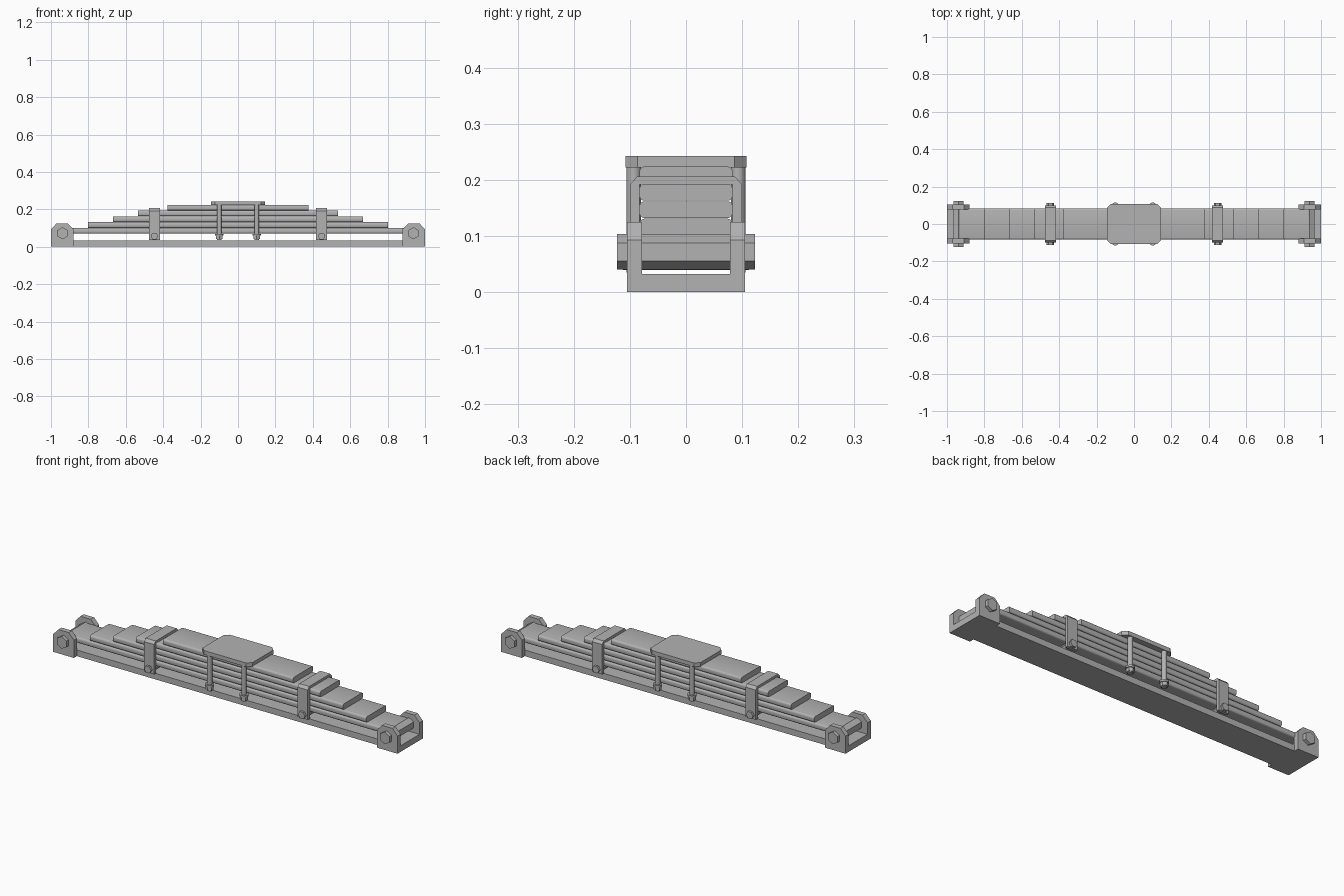
import bpy, bmesh, math
from mathutils import Matrix

default = bpy.data.objects.get("Cube")
if default:
    bpy.data.objects.remove(default)

steel = bpy.data.materials.new("grey steel")
steel.use_nodes = True
GREY = (0.45, 0.45, 0.45, 1)
steel.diffuse_color = GREY
steel.node_tree.nodes["Principled BSDF"].inputs["Base Color"].default_value = GREY


def finish(name, bm, smooth=False):
    bmesh.ops.recalc_face_normals(bm, faces=bm.faces)
    mesh = bpy.data.meshes.new(name)
    bm.to_mesh(mesh)
    bm.free()
    mesh.materials.append(steel)
    obj = bpy.data.objects.new(name, mesh)
    bpy.context.collection.objects.link(obj)
    if smooth:
        bpy.ops.object.select_all(action='DESELECT')
        obj.select_set(True)
        bpy.context.view_layer.objects.active = obj
        bpy.ops.object.shade_smooth_by_angle(angle=math.radians(35))
    return obj


def box(name, x, y, z, bevel=0, axis=0, segments=1):
    """Box from (min, max) ranges, with the edges along one axis bevelled."""
    bm = bmesh.new()
    bmesh.ops.create_cube(bm, size=1)
    for v in bm.verts:
        for i, (lo, hi) in enumerate((x, y, z)):
            v.co[i] = lo if v.co[i] < 0 else hi
    if bevel:
        edges = [e for e in bm.edges
                 if abs((e.verts[0].co - e.verts[1].co).normalized()[axis]) > 0.9]
        bmesh.ops.bevel(bm, geom=edges, offset=bevel, segments=segments,
                        profile=0.5, affect='EDGES')
    return finish(name, bm, segments > 1)


def rod(name, centre, radius, length, sides, axis='Y', turn=0):
    bm = bmesh.new()
    spin = Matrix.Rotation(math.radians(turn), 4, 'Z')
    lay = Matrix.Rotation(math.pi / 2, 4, 'X') if axis == 'Y' else Matrix()
    bmesh.ops.create_cone(bm, cap_ends=True, segments=sides, radius1=radius,
                          radius2=radius, depth=length,
                          matrix=Matrix.Translation(centre) @ lay @ spin)
    return finish(name, bm, sides > 8)


def extrude_profile(name, points, axis, lo, hi):
    """Extrude a 2D outline of (x or y, z) points along the other flat axis."""
    bm = bmesh.new()
    place = (lambda a, b, t: (a, t, b)) if axis == 'Y' else (lambda a, b, t: (t, a, b))
    face = bm.faces.new([bm.verts.new(place(a, b, lo)) for a, b in points])
    new = bmesh.ops.extrude_face_region(bm, geom=[face])["geom"]
    for v in new:
        if isinstance(v, bmesh.types.BMVert):
            v.co["XYZ".index(axis)] = hi
    return finish(name, bm)


# Base beam and the stack of leaves
box("base_beam", (-0.9, 0.9), (-0.08, 0.08), (0, 0.032))
leaves = [(0.938, 0.07), (0.803, 0.101), (0.668, 0.132), (0.535, 0.163), (0.378, 0.194)]
for n, (half, z) in enumerate(leaves):
    box(f"leaf_{n + 1}", (-half, half), (-0.083, 0.083), (z, z + 0.03), 0.009, 0, 3)

# Top plate
box("top_plate", (-0.145, 0.145), (-0.108, 0.108), (0.222, 0.243), 0.022, 2)

for s, side in ((-1, "right"), (1, "left")):
    # End bracket: floor and two chamfered cheeks
    inner, outer = 0.88, 1.0
    box(f"{side}_bracket_floor", sorted((s * inner, s * outer)),
        (-0.105, 0.105), (0, 0.032))
    cheek = [(inner, 0), (outer, 0), (outer, 0.093), (0.97, 0.125),
             (0.91, 0.125), (inner, 0.093)]
    for t, face in ((-1, "front"), (1, "back")):
        extrude_profile(f"{side}_{face}_bracket_cheek", [(s * a, b) for a, b in cheek],
                        'Y', t * 0.078, t * 0.105)
    # Hexagonal pin through the bracket
    rod(f"{side}_bracket_pin", (s * 0.938, 0, 0.072), 0.032, 0.246, 6)

    # Leaf clamp: one strap bent over the stack, with chamfered corners
    strap = [(-0.1, 0.036), (-0.1, 0.192), (-0.087, 0.206), (0.087, 0.206),
             (0.1, 0.192), (0.1, 0.036), (0.083, 0.036), (0.083, 0.192),
             (-0.083, 0.192), (-0.083, 0.036)]
    extrude_profile(f"{side}_clamp", strap, 'X', s * 0.417, s * 0.475)
    rod(f"{side}_clamp_bolt", (s * 0.447, 0, 0.057), 0.02, 0.224, 6, turn=30)

    # Vertical clamping rods with washers and nuts
    for t, face in ((-1, "front"), (1, "back")):
        x, y = s * 0.1, t * 0.093
        rod(f"{side}_{face}_rod", (x, y, 0.13), 0.013, 0.19, 16, 'Z')
        rod(f"{side}_{face}_washer", (x, y, 0.064), 0.022, 0.01, 16, 'Z')
        rod(f"{side}_{face}_nut", (x, y, 0.05), 0.019, 0.02, 6, 'Z')
